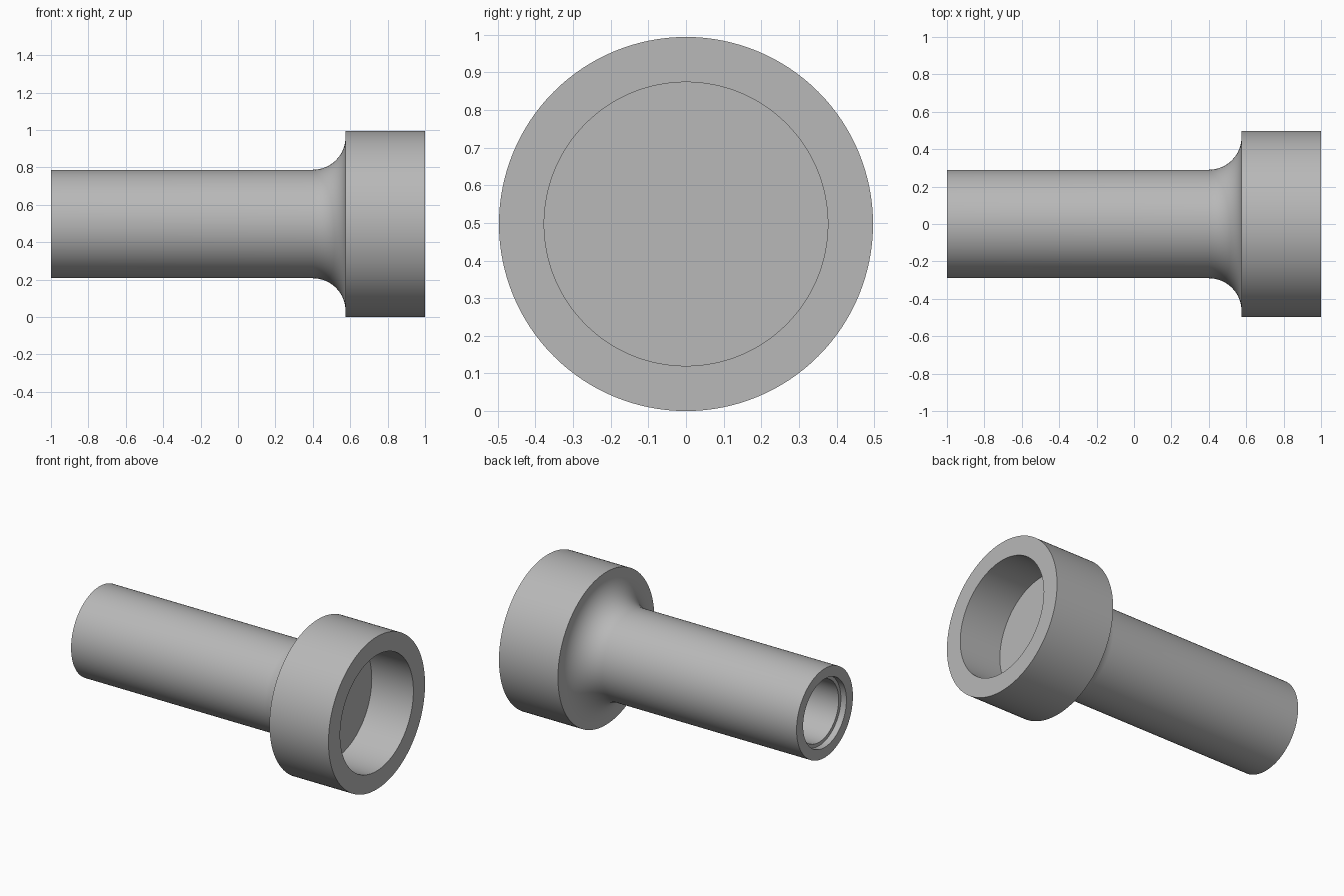
import bpy, bmesh, math
from mathutils import Vector, Matrix

cube = bpy.data.objects.get("Cube")
if cube:
    bpy.data.objects.remove(cube, do_unlink=True)

HEAD_R, SHAFT_R, FILLET = 0.497, 0.29, 0.175
SHOULDER_X, SEGMENTS = 0.575, 128

# Plain grey metal
grey = bpy.data.materials.new("grey metal")
grey.use_nodes = True
colour = (0.48, 0.48, 0.48, 1)
grey.diffuse_color = colour
grey.node_tree.nodes["Principled BSDF"].inputs["Base Color"].default_value = colour

# Half section as (x, radius): blind tail bore with a shallow counterbore
profile = [(0.55, 0), (0.55, 0.2), (-0.96, 0.2), (-0.96, 0.223), (-1, 0.223),
           (-1, SHAFT_R)]
# Concave fillet between shaft and head
for i in range(17):
    a = math.pi / 2 * i / 16
    profile.append((SHOULDER_X - FILLET + FILLET * math.sin(a),
                    SHAFT_R + FILLET * (1 - math.cos(a))))
# Head with its open socket
profile += [(SHOULDER_X, HEAD_R), (1, HEAD_R), (1, 0.377), (0.7, 0.377), (0.7, 0)]

# Turn the section around the long axis
bm = bmesh.new()
verts = [bm.verts.new((x, 0, r)) for x, r in profile]
edges = [bm.edges.new(pair) for pair in zip(verts, verts[1:])]
bmesh.ops.spin(bm, geom=verts + edges, cent=(0, 0, 0), axis=(1, 0, 0),
               angle=math.tau, steps=SEGMENTS, use_duplicate=False)
bmesh.ops.remove_doubles(bm, verts=bm.verts, dist=0.0001)
bmesh.ops.recalc_face_normals(bm, faces=bm.faces)
bmesh.ops.translate(bm, verts=bm.verts, vec=(0, 0, HEAD_R))

mesh = bpy.data.meshes.new("stepped_sleeve")
bm.to_mesh(mesh)
bm.free()
mesh.materials.append(grey)
sleeve = bpy.data.objects.new("stepped_sleeve", mesh)
bpy.context.collection.objects.link(sleeve)

# Smooth the round walls and keep the rims crisp
bpy.ops.object.select_all(action="DESELECT")
sleeve.select_set(True)
bpy.context.view_layer.objects.active = sleeve
bpy.ops.object.shade_smooth_by_angle(angle=math.radians(30))
